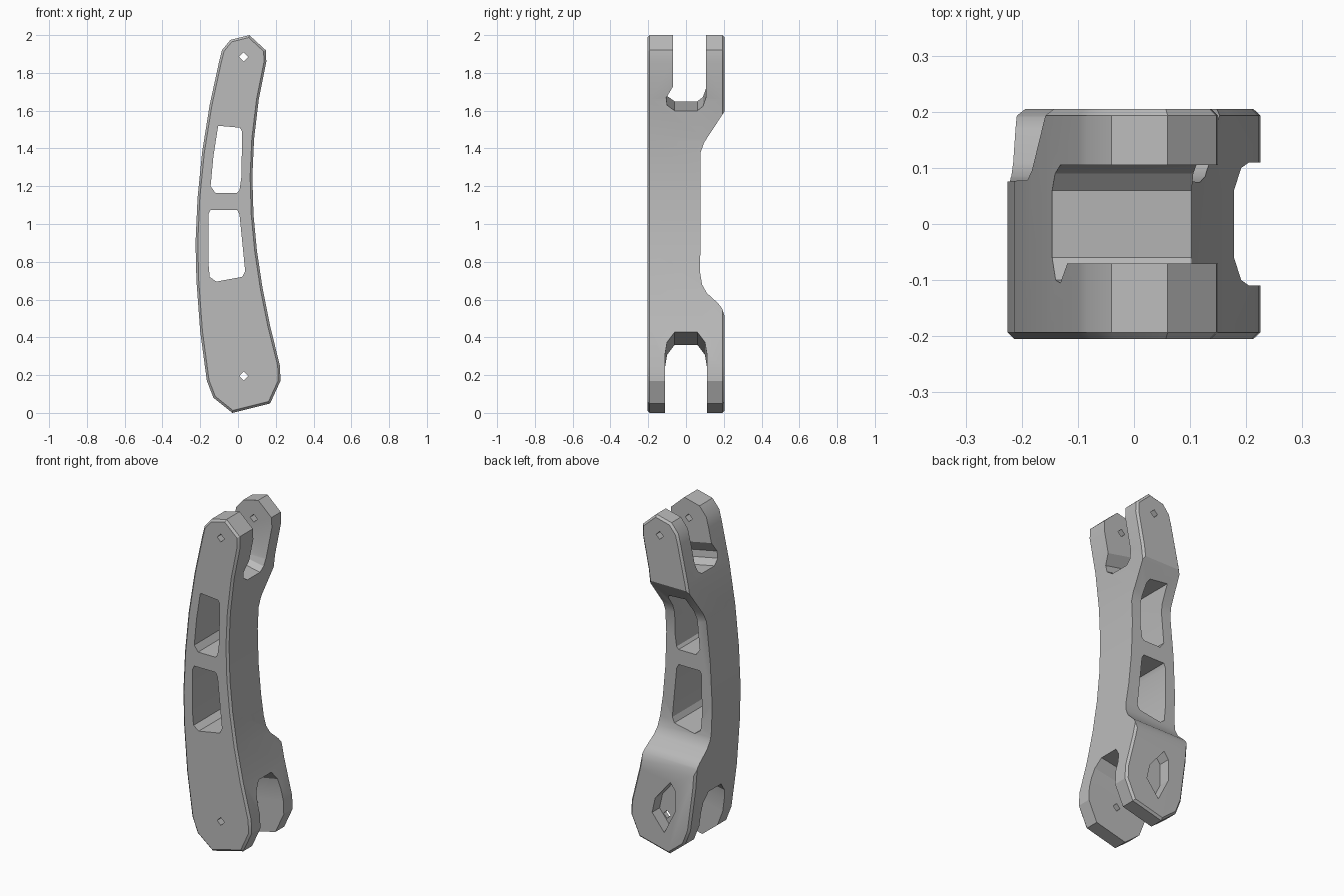
import bpy, bmesh

cube = bpy.data.objects.get("Cube")
if cube:
    bpy.data.objects.remove(cube, do_unlink=True)

grey = bpy.data.materials.new("mid grey metal")
grey.use_nodes = True
color = (0.5, 0.5, 0.5, 1)
grey.diffuse_color = color
grey.node_tree.nodes["Principled BSDF"].inputs["Base Color"].default_value = color


def prism(name, points, axis, lo, hi, slope=0, bevel=0):
    """Extrude a profile (x,z along y, or y,z along x); slope tilts z with x."""
    def place(p, t):
        x, y = (p[0], t) if axis == "y" else (t, p[0])
        return (x, y, p[1] + slope * x)
    bm = bmesh.new()
    ends = [[bm.verts.new(place(p, t)) for p in points] for t in (lo, hi)]
    caps = [bm.faces.new(ring) for ring in ends]
    n = len(points)
    for i in range(n):
        j = (i + 1) % n
        bm.faces.new((ends[0][i], ends[0][j], ends[1][j], ends[1][i]))
    bmesh.ops.recalc_face_normals(bm, faces=bm.faces)
    if bevel:
        rim = [e for cap in caps for e in cap.edges]
        bmesh.ops.bevel(bm, geom=rim, offset=bevel, segments=1, affect="EDGES")
    mesh = bpy.data.meshes.new(name)
    bm.to_mesh(mesh)
    bm.free()
    mesh.materials.append(grey)
    obj = bpy.data.objects.new(name, mesh)
    bpy.context.collection.objects.link(obj)
    return obj


def cut(target, cutter):
    cutter.hide_render = True
    bpy.context.view_layer.objects.active = target
    mod = target.modifiers.new("cut", "BOOLEAN")
    mod.operation = "DIFFERENCE"
    mod.solver = "EXACT"
    mod.object = cutter
    bpy.ops.object.modifier_apply(modifier=mod.name)
    bpy.data.objects.remove(cutter, do_unlink=True)


# Curved arm blank with chamfered rims
right_edge = [(-0.03, 0), (0.17, 0.05), (0.225, 0.17), (0.222, 0.25), (0.17, 0.46),
              (0.13, 0.66), (0.10, 0.86), (0.082, 1.05), (0.076, 1.25),
              (0.085, 1.45), (0.11, 1.66), (0.15, 1.86), (0.147, 1.92)]
left_edge = [(0.06, 2), (-0.04, 1.975), (-0.085, 1.92), (-0.10, 1.86), (-0.15, 1.63),
             (-0.19, 1.38), (-0.214, 1.14), (-0.225, 0.9), (-0.22, 0.7),
             (-0.2, 0.43), (-0.165, 0.17), (-0.13, 0.08)]
arm = prism("link_arm", right_edge + left_edge, "y", -0.205, 0.205, bevel=0.012)

# Thinner waist at the back
cut(arm, prism("waist_cutter", [
    (0.33, 1.8), (0.2, 1.59), (0.095, 1.43), (0.078, 1.38), (0.075, 0.74), (0.085, 0.68),
    (0.11, 0.635), (0.17, 0.58), (0.19, 0.555), (0.205, 0.51), (0.33, 0.4)], "x", -0.5, 0.5))

# Fork slots at both ends
cut(arm, prism("upper_slot_cutter", [
    (-0.07, 2.3), (-0.07, 1.75), (-0.105, 1.69), (-0.1, 1.65), (-0.06, 1.62),
    (0.06, 1.62), (0.09, 1.645), (0.105, 1.69), (0.105, 2.3)], "x", -0.5, 0.5, slope=-0.2))
cut(arm, prism("lower_slot_cutter", [
    (-0.11, -0.3), (-0.11, 0.28), (-0.1, 0.34), (-0.06, 0.395),
    (0.06, 0.395), (0.1, 0.34), (0.11, 0.28), (0.11, -0.3)], "x", -0.5, 0.5, slope=0.18))

# Two lightening windows through the waist
cut(arm, prism("upper_window_cutter", [
    (-0.105, 1.52), (0.01, 1.51), (0.022, 1.49), (0.018, 1.25), (0.008, 1.18),
    (-0.005, 1.165), (-0.12, 1.165), (-0.145, 1.2), (-0.13, 1.36)], "y", -0.5, 0.5))
cut(arm, prism("lower_window_cutter", [
    (-0.145, 1.075), (-0.005, 1.075), (0.008, 1.05), (0.038, 0.75), (0.022, 0.72),
    (-0.115, 0.695), (-0.15, 0.72), (-0.157, 0.8), (-0.157, 1.05)], "y", -0.5, 0.5))

# Six-sided pocket in the lower back fork
cut(arm, prism("pocket_cutter", [
    (0.06, 0.31), (-0.04, 0.43), (-0.07, 0.39), (-0.07, 0.26),
    (0, 0.12), (0.08, 0.22)], "y", 0.135, 0.4))

# Diamond pin holes
for z in (0.195, 1.885):
    r = 0.024
    cut(arm, prism("pin_cutter", [
        (0.03 - r, z), (0.03, z + r), (0.03 + r, z), (0.03, z - r)], "y", -0.5, 0.5))

# Smooth curves, crisp corners
bpy.ops.object.select_all(action="DESELECT")
arm.select_set(True)
bpy.context.view_layer.objects.active = arm
bpy.ops.object.shade_smooth_by_angle(angle=0.45)
